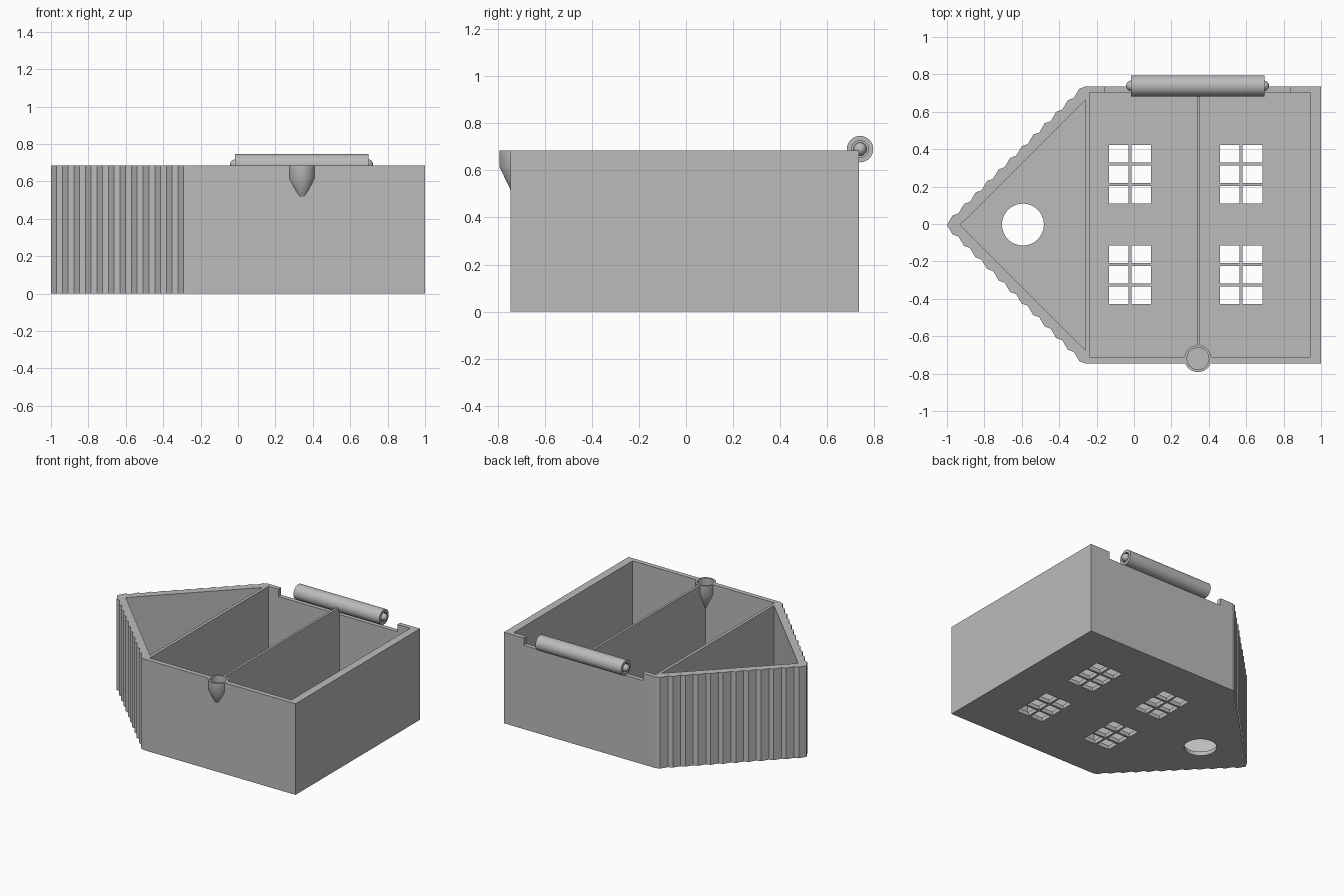
import bpy, bmesh, math
from mathutils import Matrix, Vector

old = bpy.data.objects.get("Cube")
if old:
    bpy.data.objects.remove(old, do_unlink=True)

grey = bpy.data.materials.new("plain_grey")
grey.use_nodes = True
colour = (0.5, 0.5, 0.5, 1)
grey.diffuse_color = colour
grey.node_tree.nodes["Principled BSDF"].inputs["Base Color"].default_value = colour

H, FLOOR, CY = 0.685, 0.03, -0.005
NOTCH_Z, TEETH = 0.63, 12


def finish(bm, name, smooth=False):
    bmesh.ops.recalc_face_normals(bm, faces=bm.faces)
    mesh = bpy.data.meshes.new(name)
    bm.to_mesh(mesh)
    bm.free()
    mesh.materials.append(grey)
    ob = bpy.data.objects.new(name, mesh)
    bpy.context.collection.objects.link(ob)
    bpy.ops.object.select_all(action='DESELECT')
    ob.select_set(True)
    bpy.context.view_layer.objects.active = ob
    if smooth:
        bpy.ops.object.shade_smooth_by_angle(angle=math.radians(35))
    return ob


def prism(bm, outline, z0, z1):
    """Extrude a flat outline between two heights."""
    face = bm.faces.new([bm.verts.new((x, y, z0)) for x, y in outline])
    new = bmesh.ops.extrude_face_region(bm, geom=[face])["geom"]
    tops = [v for v in new if isinstance(v, bmesh.types.BMVert)]
    bmesh.ops.translate(bm, verts=tops, vec=(0, 0, z1 - z0))


def rect(x0, x1, y0, y1):
    return [(x0, y0), (x1, y0), (x1, y1), (x0, y1)]


def circle(x, y, r, n=48):
    return [(x + r * math.cos(a * math.tau / n), y + r * math.sin(a * math.tau / n))
            for a in range(n)]


def lathe(name, profile, matrix, n=40):
    """Spin a (radius, height) profile into a closed solid."""
    bm = bmesh.new()
    verts = [bm.verts.new((r, 0, z)) for r, z in profile]
    edges = [bm.edges.new(pair) for pair in zip(verts, verts[1:])]
    bmesh.ops.spin(bm, geom=verts + edges, cent=(0, 0, 0), axis=(0, 0, 1),
                   angle=math.tau, steps=n, use_duplicate=False)
    bmesh.ops.remove_doubles(bm, verts=bm.verts, dist=0.0001)
    bmesh.ops.transform(bm, matrix=matrix, verts=bm.verts)
    return finish(bm, name, True)


def cut(target, pieces):
    """Subtract a group of separate prisms (outline, z0, z1)."""
    bm = bmesh.new()
    for outline, z0, z1 in pieces:
        prism(bm, outline, z0, z1)
    tool = finish(bm, "cutter")
    tool.hide_render = True
    mod = target.modifiers.new("cut", 'BOOLEAN')
    mod.operation, mod.solver, mod.object = 'DIFFERENCE', 'EXACT', tool
    bpy.context.view_layer.objects.active = target
    bpy.ops.object.modifier_apply(modifier=mod.name)
    bpy.data.objects.remove(tool, do_unlink=True)


# House-shaped body with stepped shingles on both roof slopes
half = []
step_x, step_y = 0.74 / TEETH, 0.74 / TEETH
for i in range(TEETH):
    x, y = -1 + i * step_x, i * step_y
    if i:
        half.append((x, y))
    half.append((x + step_x * 0.48, y + step_y * 0.82))
half += [(-0.26, 0.74), (1, 0.74)]
outline = [(-1, CY)] + [(x, CY + y) for x, y in half]
outline += [(x, CY - y) for x, y in reversed(half)]
bm = bmesh.new()
prism(bm, outline, 0, H)
body = finish(bm, "house_body")

# Attic and two room compartments
top = H + 0.1
cut(body, [
    ([(-0.93, CY), (-0.26, CY - 0.668), (-0.26, CY + 0.668)], FLOOR, top),
    (rect(-0.238, 0.336, -0.71, 0.702), FLOOR, top),
    (rect(0.353, 0.941, -0.71, 0.702), FLOOR, top),
])

# Six-pane windows and the round attic opening
openings = [(circle(-0.594, -0.003, 0.112), -0.1, 0.1)]
pane_w, pane_h, bar = 0.105, 0.094, 0.016
for wx in (-0.134, 0.46):
    for wy in (-0.428, 0.109):
        for col in range(2):
            for row in range(3):
                x, y = wx + col * (pane_w + bar), wy + row * (pane_h + bar)
                openings.append((rect(x, x + pane_w, y, y + pane_h), -0.1, 0.1))
cut(body, openings)

# Roller notch in the back wall and seat for the funnel
cut(body, [(rect(-0.155, 0.835, 0.70, 0.9), NOTCH_Z, top),
           (circle(0.342, -0.718, 0.064), 0.625, top)])

# Funnel cup on the front wall
lathe("funnel", [(0, 0.48), (0.012, 0.49), (0.072, 0.615), (0.072, H),
                 (0.058, H), (0.058, 0.63), (0, 0.63)],
      Matrix.Translation((0.342, -0.72, 0)))

# Roller on the back wall with domed pins at both ends
along_x = Matrix.Translation((0.34, 0.739, 0.69)) @ Matrix.Rotation(math.pi / 2, 4, 'Y')
lathe("roller", [(0, -0.34), (0.036, -0.34), (0.036, -0.357), (0.056, -0.357),
                 (0.056, 0.357), (0.036, 0.357), (0.036, 0.34), (0, 0.34)], along_x)
for side, name in ((1, "left_pin"), (-1, "right_pin")):
    dome = [(0.028 * math.cos(a * math.pi / 12), side * (0.354 + 0.028 * math.sin(a * math.pi / 12)))
            for a in range(6)]
    lathe(name, [(0, side * 0.33), (0.028, side * 0.33)] + dome + [(0, side * 0.382)],
          along_x, 24)
